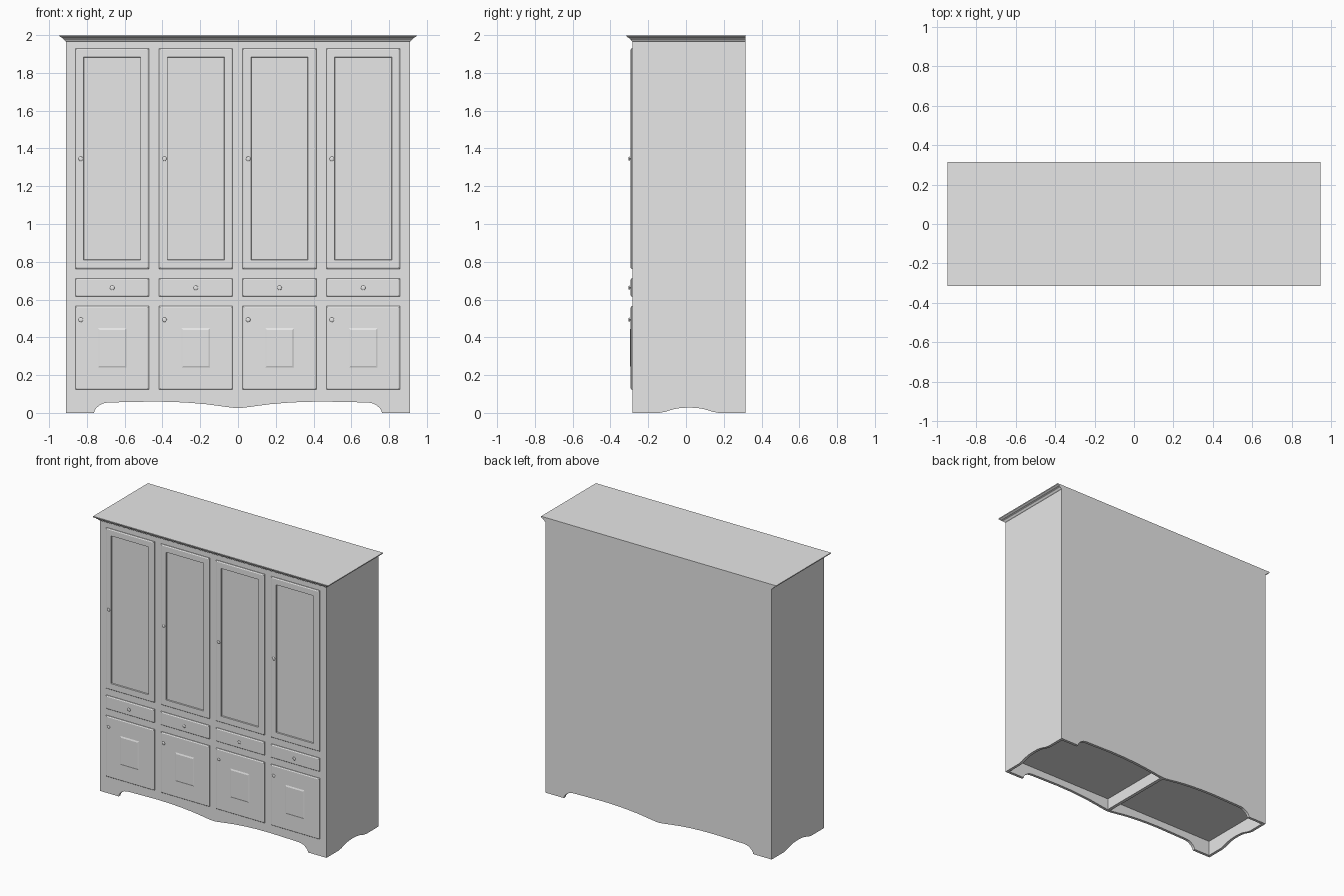
import bpy, bmesh, math

cube = bpy.data.objects.get("Cube")
if cube:
    bpy.data.objects.remove(cube, do_unlink=True)

grey = bpy.data.materials.new("grey_paint")
grey.use_nodes = True
GREY = (0.8, 0.8, 0.8, 1.0)
grey.diffuse_color = GREY
grey.node_tree.nodes["Principled BSDF"].inputs["Base Color"].default_value = GREY

HALF_W, FRONT, BACK, TOP = 0.91, -0.283, 0.315, 1.972
WALL = 0.02


def finish(name, bm, smooth=False):
    bmesh.ops.recalc_face_normals(bm, faces=bm.faces)
    mesh = bpy.data.meshes.new(name)
    bm.to_mesh(mesh)
    bm.free()
    mesh.materials.append(grey)
    obj = bpy.data.objects.new(name, mesh)
    bpy.context.collection.objects.link(obj)
    if smooth:
        bpy.ops.object.select_all(action='DESELECT')
        obj.select_set(True)
        bpy.context.view_layer.objects.active = obj
        bpy.ops.object.shade_smooth_by_angle(angle=math.radians(35))
    return obj


def loft(name, rings, smooth=False):
    """Skin a stack of equal-sized point rings and cap both ends."""
    bm = bmesh.new()
    vs = [[bm.verts.new(p) for p in ring] for ring in rings]
    n = len(vs[0])
    for a, b in zip(vs, vs[1:]):
        for i in range(n):
            j = (i + 1) % n
            bm.faces.new((a[i], a[j], b[j], b[i]))
    bm.faces.new(vs[0])
    bm.faces.new(vs[-1])
    return finish(name, bm, smooth)


def slab(name, outline, axis, start, thickness):
    """Extrude a 2D outline along x (axis 0) or y (axis 1)."""
    def place(u, v, d):
        return (d, u, v) if axis == 0 else (u, d, v)
    return loft(name, [[place(u, v, d) for u, v in outline]
                       for d in (start, start + thickness)])


def box(name, x0, x1, y0, y1, z0, z1):
    return slab(name, [(x0, z0), (x1, z0), (x1, z1), (x0, z1)], 1, y0, y1 - y0)


def fronted_panel(name, x0, x1, z0, z1, steps):
    """Rectangular panel whose face is stepped by (x inset, z inset, y)."""
    return loft(name, [[(x0 + a, y, z0 + b), (x1 - a, y, z0 + b),
                        (x1 - a, y, z1 - b), (x0 + a, y, z1 - b)]
                       for a, b, y in steps])


def knob(name, x, z):
    profile = [(0.004, -0.285), (0.004, -0.298), (0.010, -0.299),
               (0.012, -0.301), (0.010, -0.303), (0.005, -0.304)]
    n = 16
    loft(name, [[(x + r * math.cos(2 * math.pi * i / n), y,
                  z + r * math.sin(2 * math.pi * i / n)) for i in range(n)]
                for r, y in profile], smooth=True)


# Front and back boards with the shaped apron along the bottom
half_curve = [(0.762, 0.0), (0.758, 0.014), (0.748, 0.028), (0.733, 0.040),
              (0.715, 0.050), (0.69, 0.055), (0.60, 0.057), (0.45, 0.060),
              (0.34, 0.058), (0.25, 0.053), (0.17, 0.046), (0.10, 0.037),
              (0.05, 0.030), (0.018, 0.026)]
apron = [(-x, z) for x, z in half_curve] + [(0.0, 0.025)] + half_curve[::-1]
board = [(-HALF_W, 0)] + apron + [(HALF_W, 0), (HALF_W, TOP), (-HALF_W, TOP)]
slab("front_board", board, 1, FRONT, WALL)
slab("back_board", board, 1, BACK - WALL, WALL)

# Side boards with a low arch between the feet
arch_half = [(0.158, 0.0), (0.125, 0.006), (0.10, 0.014), (0.075, 0.021),
             (0.045, 0.026)]
MID = 0.016
arch = ([(MID - y, z) for y, z in arch_half] + [(MID, 0.028)]
        + [(MID + y, z) for y, z in arch_half[::-1]])
y0, y1 = FRONT + WALL, BACK - WALL
side = [(y0, 0)] + arch + [(y1, 0), (y1, TOP), (y0, TOP)]
slab("left_side_board", side, 0, HALF_W - WALL, WALL)
slab("right_side_board", side, 0, -HALF_W, WALL)

# Floor panel and the rail under its middle
inner = HALF_W - WALL
box("floor_panel", -inner, inner, y0, y1, 0.11, 0.13)
box("floor_rail", -0.012, 0.012, y0, y1, 0.028, 0.11)

# Crown moulding on the front and sides, flush at the back
crown_steps = [(0.0, 1.966), (0.006, 1.970), (0.010, 1.976), (0.017, 1.980),
               (0.019, 1.985), (0.025, 1.987), (0.032, 1.991), (0.035, 1.993),
               (0.035, 2.0)]
loft("crown_moulding", [[(-HALF_W - o, FRONT - o * 0.032 / 0.035, z),
                         (HALF_W + o, FRONT - o * 0.032 / 0.035, z),
                         (HALF_W + o, BACK, z), (-HALF_W - o, BACK, z)]
                        for o, z in crown_steps])

# Four columns of tall door, drawer and low door
edge = [(0, 0, -0.278), (0, 0, -0.288), (0.003, 0.003, -0.291),
        (0.007, 0.007, -0.293)]
tall_steps = edge + [(0.044, 0.047, -0.293), (0.046, 0.049, -0.285)]
low_steps = edge + [(0.119, 0.116, -0.293), (0.128, 0.126, -0.297)]
W, PITCH, START = 0.39, 0.443, -0.861
for i in range(4):
    a = START + i * PITCH
    b = a + W
    n = i + 1
    fronted_panel(f"tall_door_{n}", a, b, 0.762, 1.930, tall_steps)
    fronted_panel(f"drawer_front_{n}", a, b, 0.615, 0.712, edge)
    fronted_panel(f"low_door_{n}", a, b, 0.123, 0.565, low_steps)
    knob(f"tall_door_knob_{n}", a + 0.029, 1.345)
    knob(f"drawer_knob_{n}", a + W / 2, 0.662)
    knob(f"low_door_knob_{n}", a + 0.029, 0.493)
